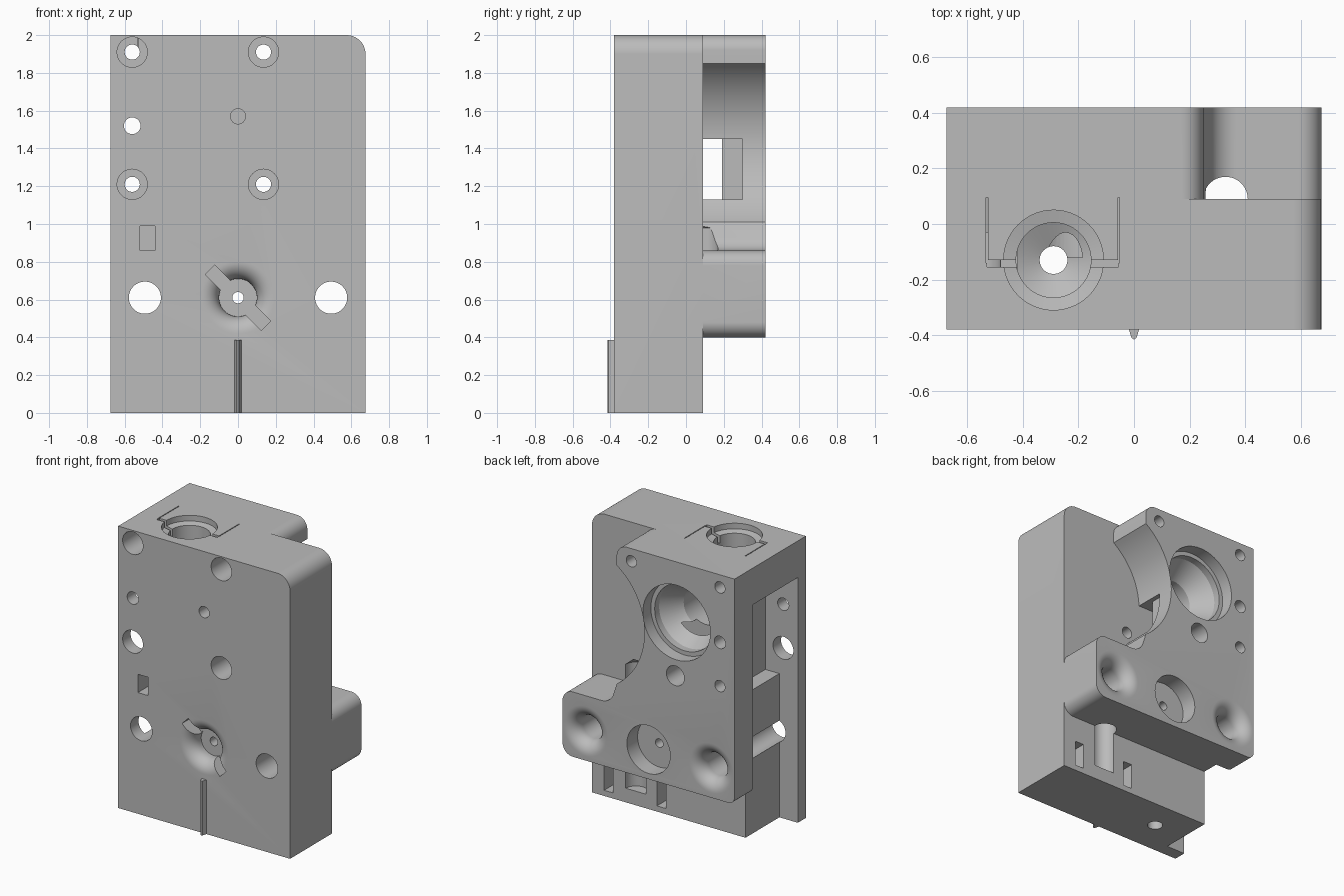
import bpy, bmesh
from math import sin, cos, pi, radians
from mathutils import Matrix, Vector

cube = bpy.data.objects.get("Cube")
if cube:
    bpy.data.objects.remove(cube, do_unlink=True)

grey = bpy.data.materials.new("plain grey")
grey.use_nodes = True
colour = (0.5, 0.5, 0.5, 1)
grey.diffuse_color = colour
grey.node_tree.nodes["Principled BSDF"].inputs["Base Color"].default_value = colour


def make(name, bm):
    bmesh.ops.recalc_face_normals(bm, faces=bm.faces)
    mesh = bpy.data.meshes.new(name)
    bm.to_mesh(mesh)
    bm.free()
    mesh.materials.append(grey)
    ob = bpy.data.objects.new(name, mesh)
    bpy.context.collection.objects.link(ob)
    return ob


def arc(cx, cz, r, start, end, steps=12):
    angles = [radians(start + (end - start) * i / steps) for i in range(steps + 1)]
    return [(cx + r * cos(a), cz + r * sin(a)) for a in angles]


def loft(name, rings):
    """Skin a list of equal closed rings and cap both ends."""
    bm = bmesh.new()
    loops = [[bm.verts.new(p) for p in ring] for ring in rings]
    for a, b in zip(loops, loops[1:]):
        for i in range(len(a)):
            j = (i + 1) % len(a)
            bm.faces.new((a[i], a[j], b[j], b[i]))
    bm.faces.new(loops[0])
    bm.faces.new(loops[-1][::-1])
    return make(name, bm)


def prism(name, outline, y0, y1):
    return loft(name, [[(x, y, z) for x, z in outline] for y in (y0, y1)])


def lathe(name, profile, a, b, axis="Y", n=56):
    """Turn (radius, distance) pairs round an axis through (a, b)."""
    rings = []
    for r, d in profile:
        ring = []
        for i in range(n):
            u = a + r * cos(2 * pi * i / n)
            v = b + r * sin(2 * pi * i / n)
            ring.append((u, d, v) if axis == "Y" else (u, v, d))
        rings.append(ring)
    return loft(name, rings)


def boolean(target, tool, operation="DIFFERENCE"):
    mod = target.modifiers.new("cut", "BOOLEAN")
    mod.operation, mod.object, mod.solver = operation, tool, "EXACT"
    bpy.context.view_layer.objects.active = target
    bpy.ops.object.modifier_apply(modifier=mod.name)
    bpy.data.objects.remove(tool, do_unlink=True)


def box(x0, x1, y0, y1, z0, z1, tilt=0):
    bm = bmesh.new()
    bmesh.ops.create_cube(bm, size=1)
    mid = Vector((x0 + x1, y0 + y1, z0 + z1)) / 2
    mat = (Matrix.Translation(mid) @ Matrix.Rotation(tilt, 4, "Y")
           @ Matrix.Diagonal((x1 - x0, y1 - y0, z1 - z0, 1)))
    bmesh.ops.transform(bm, matrix=mat, verts=bm.verts)
    return make("box_cutter", bm)


def cut_box(*size, tilt=0):
    boolean(housing, box(*size, tilt=tilt))


def cut_hole(x, z, r, y0, y1):
    boolean(housing, lathe("hole_cutter", [(r, y0), (r, y1)], x, z))


def cut_turned(profile, a, b, axis="Y"):
    boolean(housing, lathe("turned_cutter", profile, a, b, axis))


def flare(r, bend, face, direction):
    """Profile of a mouth that rolls smoothly into the face."""
    points = [(r + bend, face - 0.05 * direction)]
    for i in range(11):
        t = pi / 2 * i / 10
        points.append((r + bend * (1 - sin(t)), face + direction * bend * (1 - cos(t))))
    return points


# Main body with one rounded top corner
side, front, step, back = 0.675, -0.38, 0.09, 0.42
housing = prism("housing", [(-side, 0), (side, 0)] + arc(0.575, 1.9, 0.1, 0, 90)
                + [(-side, 2)], front, step)

# Rear plate with a large concave gear clearance
outline = (arc(-0.625, 0.45, 0.05, 180, 270) + arc(0.595, 0.48, 0.08, 270, 360)
           + arc(0.595, 0.78, 0.08, 0, 90) + arc(0.37, 0.96, 0.1, 270, 205)
           + arc(0.546, 1.43, 0.514, 234.8, 125.2, 32)
           + arc(0.17, 1.92, 0.08, 0, 90) + [(-side, 2)])
boolean(housing, prism("rear_plate", outline, 0, back), "UNION")

# Side recess, deeper above the lower shoulder, and the cross window
cut_box(-0.8, -0.53, -0.29, 0.21, -0.1, 1.03)
cut_box(-0.8, -0.42, -0.29, 0.21, 1.02, 1.74)
cut_box(-0.6, 0.4, step, 0.19, 1.13, 1.45)
cut_box(0, 0.4, 0.18, 0.3, 1.13, 1.45)

# Rear stepped bore
cut_turned([(0.265, 0.5), (0.265, 0.33), (0.235, 0.33), (0.235, 0.28),
            (0.14, 0.14), (0.14, -0.12)], -0.22, 1.57)
cut_hole(-0.21, 1.19, 0.07, 0.1, 0.5)

# Screw holes: wide from the front, narrow through the rear
for x in (-0.56, 0.135):
    for z in (1.21, 1.91):
        cut_hole(x, z, 0.08, -0.5, -0.03)
        cut_hole(x, z, 0.04, -0.1, 0.5)
cut_hole(-0.56, 1.52, 0.044, -0.5, 0.5)
cut_hole(0, 1.57, 0.04, -0.5, -0.2)

# Lower through holes with flared rear mouths
for x in (-0.493, 0.493):
    cut_turned(flare(0.085, 0.09, back, -1) + [(0.085, -0.5)], x, 0.61)

# Central rear pocket, front dish, wing slot and pin hole
cut_hole(0, 0.61, 0.17, 0.3, 0.5)
cut_turned(flare(0.1, 0.09, front, 1) + [(0.1, -0.27)], 0, 0.61)
cut_box(-0.21, 0.21, -0.5, -0.275, 0.575, 0.645, tilt=pi / 4)
cut_hole(0, 0.61, 0.03, -0.5, 0.5)

# Small front window
cut_box(-0.52, -0.44, -0.5, -0.05, 0.86, 0.99)

# Top socket with clip slot and fine slits
cut_turned([(0.18, 2.1), (0.18, 1.96), (0.135, 1.95), (0.135, 1.72),
            (0.05, 1.68), (0.05, -0.1)], -0.29, -0.13, "Z")
cut_box(-0.53, -0.055, -0.155, -0.13, 1.9, 2.1)
for x in (-0.53, -0.055):
    cut_box(x - 0.003, x + 0.003, -0.14, 0.095, 1.9, 2.1)

# Upright rod channel and nut slots in the lower rear
cut_turned([(0.08, 0.1), (0.08, 0.98), (0.02, 1.03)], 0.33, step, "Z")
for x in (0.13, 0.545):
    cut_box(x - 0.035, x + 0.035, -0.08, 0.15, 0.04, 0.22)

# Tapered rib on the front
rib = loft("front_rib", [[(-0.02, front + 0.005, z), (-0.009, -0.41, z), (0, -0.416, z),
                          (0.009, -0.41, z), (0.02, front + 0.005, z)] for z in (0, 0.385)])

# Smooth rounds, sharp edges
bpy.context.view_layer.update()
bpy.ops.object.select_all(action="DESELECT")
housing.select_set(True)
rib.select_set(True)
bpy.context.view_layer.objects.active = housing
bpy.ops.object.shade_smooth_by_angle(angle=radians(25))
